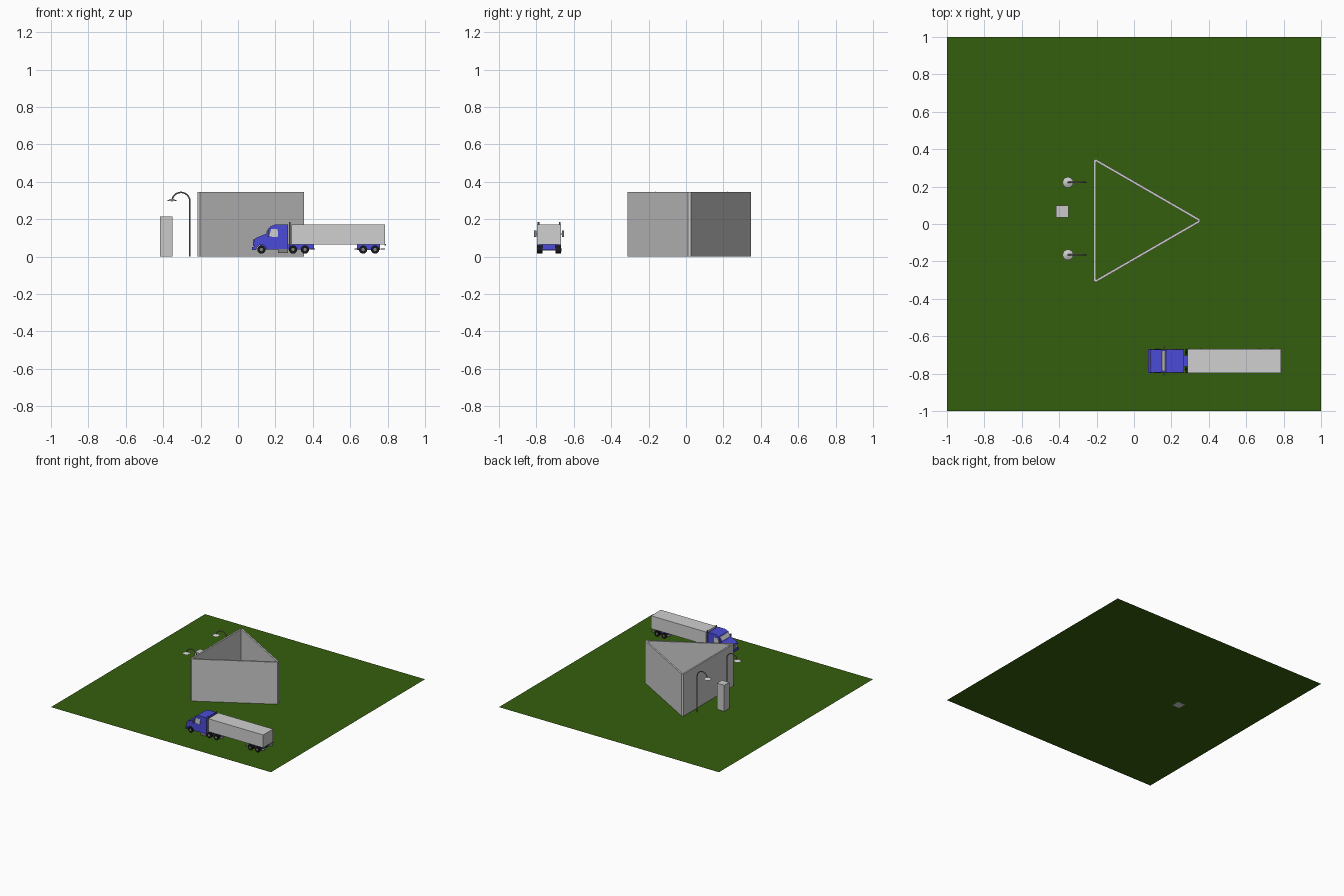
import bpy, bmesh, math
from mathutils import Vector, Matrix

if "Cube" in bpy.data.objects:
    bpy.data.objects.remove(bpy.data.objects["Cube"])


def material(name, srgb):
    m = bpy.data.materials.new(name)
    lin = [((c / 255 + 0.055) / 1.055) ** 2.4 if c > 10 else c / 255 / 12.92 for c in srgb]
    m.diffuse_color = (*lin, 1)
    m.use_nodes = True
    m.node_tree.nodes["Principled BSDF"].inputs["Base Color"].default_value = m.diffuse_color
    return m


GREEN = material("grass green", (53, 95, 13))
GREY = material("concrete grey", (202, 202, 202))
WHITE = material("trailer light grey", (208, 208, 208))
BLUE = material("cab blue", (75, 75, 215))
BLACK = material("tyre black", (22, 22, 22))
METAL = material("metal grey", (130, 130, 130))


def make(name, verts, faces, mat):
    bm = bmesh.new()
    vs = [bm.verts.new(v) for v in verts]
    for f in faces:
        bm.faces.new([vs[i] for i in f])
    return finish(name, bm, mat)


def finish(name, bm, mat):
    bmesh.ops.recalc_face_normals(bm, faces=bm.faces)
    me = bpy.data.meshes.new(name)
    bm.to_mesh(me)
    bm.free()
    me.materials.append(mat)
    ob = bpy.data.objects.new(name, me)
    bpy.context.collection.objects.link(ob)
    return ob


def box(name, x, y, z, mat):
    """Box from (min, max) ranges."""
    bm = bmesh.new()
    bmesh.ops.create_cube(bm, size=1)
    for v in bm.verts:
        v.co = [(r[0] + r[1]) / 2 + c * (r[1] - r[0]) for c, r in zip(v.co, (x, y, z))]
    return finish(name, bm, mat)


def cone(name, centre, r1, r2, depth, mat, axis='Z', sides=16):
    bm = bmesh.new()
    bmesh.ops.create_cone(bm, cap_ends=True, segments=sides, radius1=r1, radius2=r2, depth=depth)
    if axis == 'Y':
        bmesh.ops.rotate(bm, verts=bm.verts, matrix=Matrix.Rotation(math.pi / 2, 3, 'X'))
    bmesh.ops.translate(bm, verts=bm.verts, vec=Vector(centre))
    ob = finish(name, bm, mat)
    smooth(ob)
    return ob


def smooth(ob):
    bpy.ops.object.select_all(action='DESELECT')
    ob.select_set(True)
    bpy.context.view_layer.objects.active = ob
    bpy.ops.object.shade_smooth_by_angle(angle=math.radians(40))


def prism(name, profile, y0, y1, mat):
    """Extrude an x-z profile along y."""
    n = len(profile)
    verts = [(x, y, z) for y in (y0, y1) for x, z in profile]
    faces = [list(range(n)), list(range(n, 2 * n))]
    faces += [(i, (i + 1) % n, n + (i + 1) % n, n + i) for i in range(n)]
    return make(name, verts, faces, mat)


def tube(name, points, radius, mat):
    cu = bpy.data.curves.new(name, 'CURVE')
    cu.dimensions = '3D'
    cu.bevel_depth = radius
    cu.bevel_resolution = 2
    cu.use_fill_caps = True
    sp = cu.splines.new('POLY')
    sp.points.add(len(points) - 1)
    for p, co in zip(sp.points, points):
        p.co = (*co, 1)
    ob = bpy.data.objects.new(name, cu)
    bpy.context.collection.objects.link(ob)
    cu.materials.append(mat)
    bpy.ops.object.select_all(action='DESELECT')
    ob.select_set(True)
    bpy.context.view_layer.objects.active = ob
    bpy.ops.object.convert(target='MESH')
    smooth(bpy.context.object)


# Flat grass plane
make("lawn", [(-1, -1, 0), (1, -1, 0), (1, 1, 0), (-1, 1, 0)], [(0, 1, 2, 3)], GREEN)

# Open triangular building: clipped outer corners, plain inner triangle
H, CLIP = 0.345, 0.016
centre = Vector((-0.022, 0.018, 0))
tri = lambda r: [centre + r * Vector((math.cos(a), math.sin(a), 0))
                 for a in (0, 2 * math.pi / 3, 4 * math.pi / 3)]
out, inner = tri(0.39), tri(0.364)
ring = []
for i in range(3):
    p = out[i]
    ring += [p + (out[i - 1] - p).normalized() * CLIP,
             p + (out[(i + 1) % 3] - p).normalized() * CLIP, inner[i]]
verts = ring + [p + Vector((0, 0, H)) for p in ring]
faces = []
for i in range(3):
    a, b, c = 3 * i, 3 * i + 1, 3 * i + 2
    d, e = (3 * i + 3) % 9, (3 * i + 5) % 9
    faces += [(a, b, b + 9, a + 9), (b, d, d + 9, b + 9), (c, e, e + 9, c + 9),
              (a + 9, b + 9, c + 9), (b + 9, d + 9, e + 9, c + 9)]
make("triangle_wall", verts, faces, GREY)

# Free-standing pillar
box("pillar", (-0.417, -0.35), (0.034, 0.099), (0, 0.214), GREY)

# Two curved street lamps
for n, y in enumerate((0.222, -0.165)):
    arc = [(-0.305 + 0.048 * math.cos(a), y, 0.295 + 0.048 * math.sin(a))
           for a in (math.pi * i / 12 for i in range(13))]
    tube(f"lamp_post_{n}", [(-0.257, y, 0)] + arc, 0.004, METAL)
    cone(f"lamp_shade_{n}", (-0.353, y, 0.302), 0.029, 0.01, 0.011, GREY)

# Truck: centre line and half width
Y, W = -0.732, 0.064
box("trailer_body", (0.287, 0.786), (Y - W, Y + W), (0.065, 0.171), WHITE)
box("chassis", (0.12, 0.405), (Y - 0.03, Y + 0.03), (0.038, 0.064), BLUE)
box("rear_bogie", (0.635, 0.76), (Y - 0.035, Y + 0.035), (0.036, 0.065), BLUE)

# Cab with wheel arches cut into its profile
arch = [(0.125 + 0.027 * math.cos(a), 0.037 + 0.027 * math.sin(a))
        for a in (math.pi * i / 8 for i in range(9))]
cab = [(0.086, 0.04), (0.086, 0.088), (0.093, 0.098), (0.15, 0.122), (0.172, 0.16),
       (0.2, 0.172), (0.268, 0.172), (0.268, 0.04)] + arch
prism("cab", cab, Y - W + 0.002, Y + W - 0.002, BLUE)
box("grille", (0.081, 0.087), (Y - 0.03, Y + 0.03), (0.056, 0.09), METAL)
box("front_bumper", (0.076, 0.095), (Y - W, Y + W), (0.036, 0.05), BLUE)
# Windshield plate lying on the slope
prism("windshield", [(0.1515, 0.127), (0.168, 0.156), (0.166, 0.157), (0.1495, 0.128)],
      Y - 0.052, Y + 0.052, WHITE)

for s, side in ((-1, "left"), (1, "right")):
    def span(a, b):
        return tuple(sorted((Y + s * a, Y + s * b)))
    window = [(0.166, 0.11), (0.178, 0.147), (0.212, 0.147), (0.214, 0.106), (0.19, 0.104)]
    prism(f"side_window_{side}", window, *span(W - 0.004, W), WHITE)
    box(f"headlight_{side}", (0.083, 0.088), span(0.036, 0.058), (0.062, 0.078), WHITE)
    box(f"step_{side}", (0.215, 0.268), span(0.045, W), (0.02, 0.04), METAL)
    box(f"mirror_{side}", (0.155, 0.163), span(W + 0.004, W + 0.016), (0.105, 0.138), METAL)
    box(f"mirror_arm_{side}", (0.157, 0.161), span(W - 0.005, W + 0.006), (0.118, 0.122), METAL)
    tube(f"exhaust_{side}", [(0.277, Y + s * 0.057, 0.045), (0.277, Y + s * 0.057, 0.184)],
         0.005, METAL)
    # Mudguard flaps
    for n, x in enumerate((0.4, 0.635, 0.775)):
        box(f"mudguard_{side}_{n}", (x - 0.012, x + 0.012), span(0.035, W),
            (0.038, 0.043), METAL)
    # Wheels with hubs
    for n, x in enumerate((0.125, 0.294, 0.358, 0.669, 0.733)):
        inside = 0.042 if n == 0 else 0.034
        cone(f"wheel_{side}_{n}", (x, Y + s * (inside + W) / 2, 0.037), 0.022, 0.022,
             W - inside, BLACK, 'Y', 20)
        cone(f"hub_{side}_{n}", (x, Y + s * W, 0.037), 0.009, 0.009, 0.003, METAL, 'Y', 12)
    for x in (0.294, 0.358, 0.669, 0.733):
        box(f"axle_{side}_{x}", (x - 0.004, x + 0.004), span(0, 0.05), (0.033, 0.041), METAL)
    box(f"tail_light_{side}", (0.784, 0.79), span(0.05, W), (0.06, 0.068), METAL)
